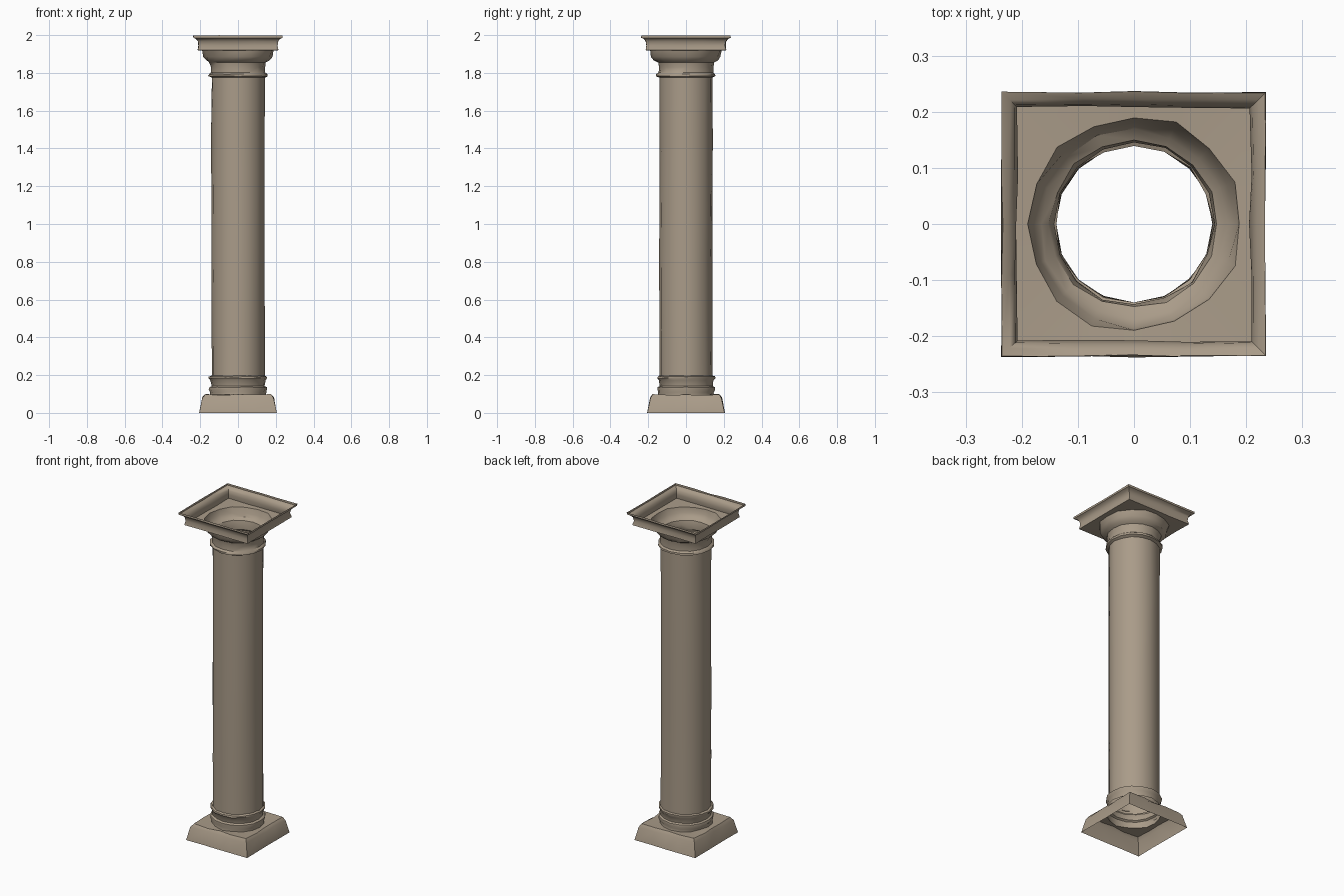
import bpy, bmesh, math, random

if "Cube" in bpy.data.objects:
    bpy.data.objects.remove(bpy.data.objects["Cube"])

random.seed(4)
SIDES = 16

stone = bpy.data.materials.new("weathered stone")
stone.diffuse_color = (0.40, 0.33, 0.25, 1)
stone.use_nodes = True
stone.node_tree.nodes["Principled BSDF"].inputs["Base Color"].default_value = stone.diffuse_color


def ring(size, z, square=False, wobble=0.003, dz=0.0):
    """Closed loop of points, round or square, slightly worn."""
    points = []
    for i in range(SIDES):
        a = math.tau * i / SIDES
        c, s = math.cos(a), math.sin(a)
        r = size / max(abs(c), abs(s)) if square else size
        r += random.uniform(-wobble, wobble)
        points.append((r * c, r * s, max(0, z + random.uniform(-dz, dz))))
    return points


def shell(name, rings):
    """Open, hollow skin through a stack of rings."""
    bm = bmesh.new()
    loops = [[bm.verts.new(p) for p in r] for r in rings]
    for lo, hi in zip(loops, loops[1:]):
        for i in range(SIDES):
            j = (i + 1) % SIDES
            bm.faces.new((lo[i], lo[j], hi[j], hi[i]))
    mesh = bpy.data.meshes.new(name)
    bm.to_mesh(mesh)
    bm.free()
    mesh.materials.append(stone)
    ob = bpy.data.objects.new(name, mesh)
    bpy.context.collection.objects.link(ob)
    bpy.ops.object.select_all(action='DESELECT')
    ob.select_set(True)
    bpy.context.view_layer.objects.active = ob
    bpy.ops.object.shade_smooth_by_angle(angle=math.radians(35))


# Rings shared by neighbouring parts
plinth_top = ring(0.148, 0.095, dz=0.003)
shaft_low = ring(0.141, 0.18)
shaft_high = ring(0.141, 1.775)
bowl_top = ring(0.192, 1.918, wobble=0.005)

# Square plinth with worn top edges, open below
shell("plinth", [
    ring(0.205, 0, True, 0.002),
    ring(0.187, 0.08, True, 0.004, 0.004),
    ring(0.176, 0.097, True, 0.005, 0.003),
    plinth_top])

# Base mouldings
shell("base_moulding", [
    plinth_top,
    ring(0.148, 0.108, dz=0.002),
    ring(0.153, 0.125, dz=0.002),
    ring(0.151, 0.135, dz=0.002),
    ring(0.141, 0.142),
    ring(0.146, 0.172),
    ring(0.154, 0.183, dz=0.002),
    ring(0.152, 0.192, dz=0.002),
    ring(0.141, 0.197)])

# Long hollow shaft
shell("shaft", [shaft_low] +
      [ring(0.141, z, wobble=0.002) for z in (0.5, 0.8, 1.1, 1.45)] +
      [shaft_high])

# Collar, neck and flared bowl of the capital
shell("capital", [
    shaft_high,
    ring(0.156, 1.783, dz=0.002),
    ring(0.156, 1.793, dz=0.002),
    ring(0.146, 1.802),
    ring(0.144, 1.83),
    ring(0.150, 1.855),
    ring(0.168, 1.866, wobble=0.004),
    ring(0.182, 1.885, wobble=0.004),
    bowl_top])

# Square tray-like top slab with projecting lip, open above
shell("abacus", [
    bowl_top,
    ring(0.213, 1.92, True, 0.002),
    ring(0.208, 1.945, True, 0.003),
    ring(0.212, 1.967, True, 0.002),
    ring(0.222, 1.980, True, 0.002),
    ring(0.235, 1.986, True, 0.003),
    ring(0.235, 1.9985, True, 0.003, 0.0015)])
